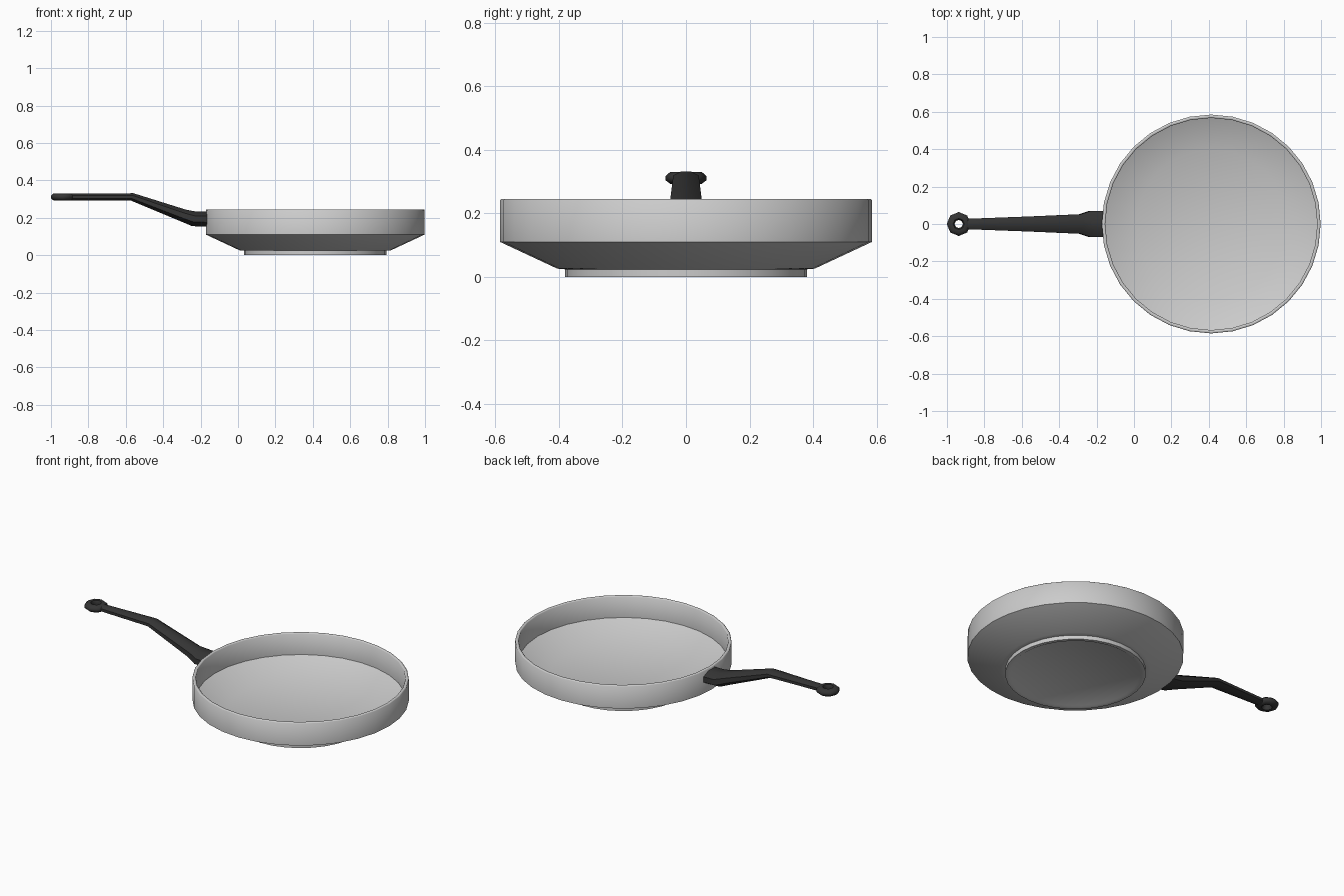
import bpy, bmesh, math
from mathutils import Vector

if "Cube" in bpy.data.objects:
    bpy.data.objects.remove(bpy.data.objects["Cube"])


def finish(name, bm, angle, mat=None):
    bmesh.ops.remove_doubles(bm, verts=bm.verts, dist=1e-5)
    bmesh.ops.recalc_face_normals(bm, faces=bm.faces)
    me = bpy.data.meshes.new(name)
    bm.to_mesh(me)
    bm.free()
    ob = bpy.data.objects.new(name, me)
    bpy.context.collection.objects.link(ob)
    if mat:
        me.materials.append(mat)
    bpy.ops.object.select_all(action='DESELECT')
    ob.select_set(True)
    bpy.context.view_layer.objects.active = ob
    bpy.ops.object.shade_smooth_by_angle(angle=math.radians(angle))
    return ob


def lathe(name, profile, sides, centre, angle, mat=None, closed=False):
    """Spin an (r, z) profile around a vertical axis."""
    bm = bmesh.new()
    vs = [bm.verts.new((centre[0] + r, centre[1], z)) for r, z in profile]
    es = [bm.edges.new(p) for p in zip(vs, vs[1:])]
    if closed:
        es.append(bm.edges.new((vs[-1], vs[0])))
    bmesh.ops.spin(bm, geom=vs + es, cent=centre, axis=(0, 0, 1),
                   angle=2 * math.pi, steps=sides, use_duplicate=False)
    return finish(name, bm, angle, mat)


def loft(name, sections, sides, angle, mat):
    """Skin rounded cross-sections given as (x, z, half width, half height, lean)."""
    bm = bmesh.new()
    rings = []
    for x, z, w, h, lean in sections:
        ring = []
        for i in range(sides):
            a = 2 * math.pi * (i + 0.5) / sides
            k = 1 / math.cos(math.pi / sides)
            c, s = math.cos(a) * k, math.sin(a) * k
            ring.append(bm.verts.new((x + lean * s, w * c, z + h * s)))
        rings.append(ring)
    for a, b in zip(rings, rings[1:]):
        for i in range(sides):
            j = (i + 1) % sides
            bm.faces.new((a[i], a[j], b[j], b[i]))
    bm.faces.new(rings[0])
    bm.faces.new(rings[-1])
    return finish(name, bm, angle, mat)


dark = bpy.data.materials.new("dark_handle")
dark.diffuse_color = (0.035, 0.035, 0.035, 1)
dark.use_nodes = True
dark.node_tree.nodes["Principled BSDF"].inputs["Base Color"].default_value = dark.diffuse_color

# Pan body: foot, sloped underside, upright wall, rim and dished interior
lathe("pan_body", [
    (0, 0.006), (0.35, 0.006), (0.36, 0.0), (0.38, 0.0), (0.38, 0.024),
    (0.405, 0.026), (0.585, 0.11), (0.585, 0.241), (0.581, 0.245),
    (0.571, 0.245), (0.567, 0.241), (0.567, 0.117), (0.40, 0.042), (0, 0.042),
], 32, (0.413, 0, 0), 50)

# Handle: flared socket, rising neck, flat grip
loft("handle", [
    (-0.165, 0.192, 0.070, 0.040, 0),
    (-0.235, 0.194, 0.070, 0.039, 0.01),
    (-0.290, 0.211, 0.052, 0.032, 0.012),
    (-0.565, 0.311, 0.040, 0.020, 0.006),
    (-0.890, 0.311, 0.028, 0.018, 0),
], 8, 50, dark)

# Hanging ring at the handle end
lathe("hanging_ring", [
    (0.022, 0.311), (0.030, 0.293), (0.050, 0.293), (0.064, 0.304),
    (0.064, 0.318), (0.050, 0.330), (0.030, 0.330),
], 8, (-0.937, 0, 0), 50, dark, closed=True)
